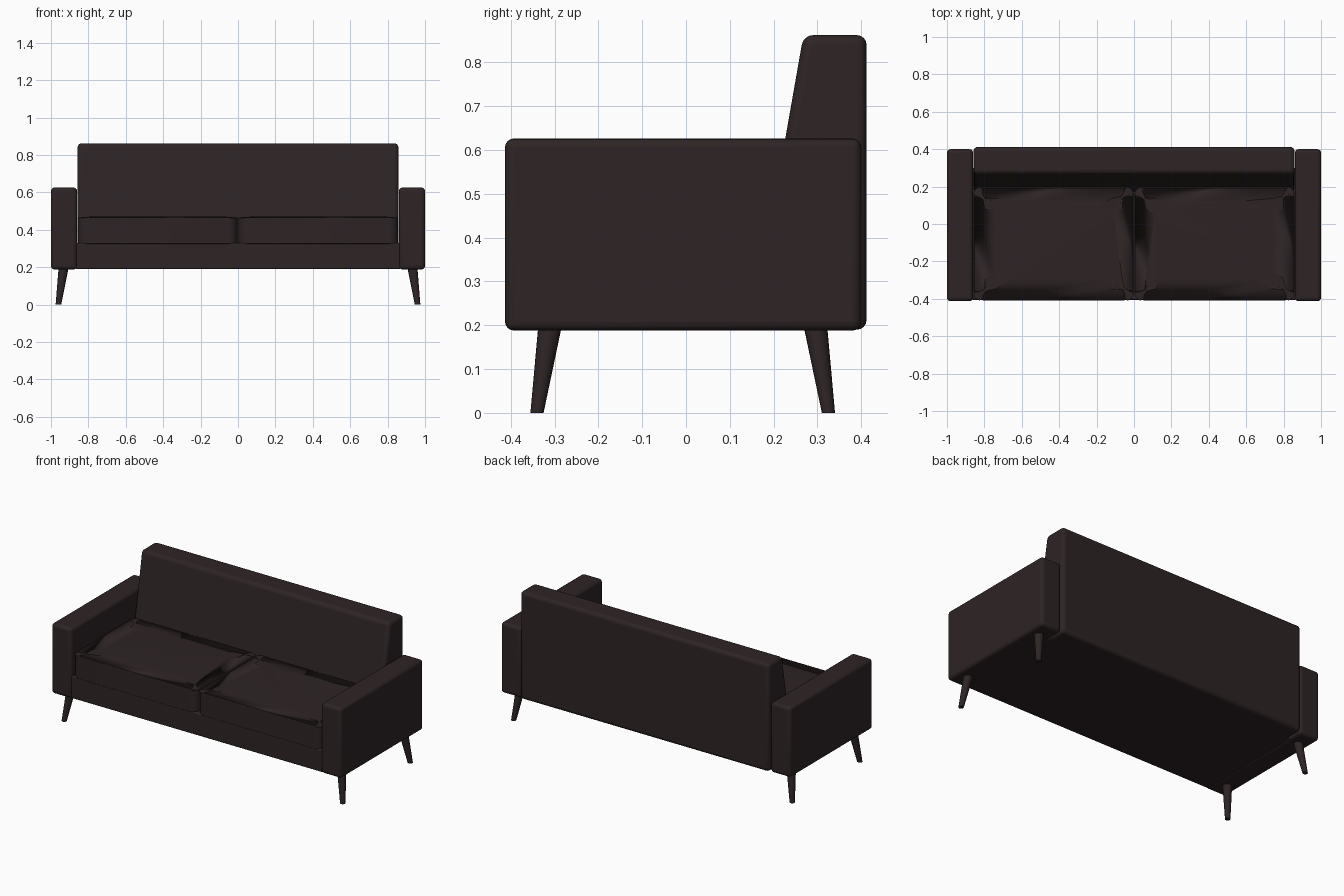
import bpy, bmesh, math
from mathutils import Vector

cube = bpy.data.objects.get("Cube")
if cube:
    bpy.data.objects.remove(cube, do_unlink=True)

# Dark brown upholstery shared by every part
fabric = bpy.data.materials.new("dark_brown")
fabric.use_nodes = True
colour = (0.027, 0.0175, 0.0178, 1)
fabric.diffuse_color = colour
fabric.node_tree.nodes["Principled BSDF"].inputs["Base Color"].default_value = colour


def finish(name, bm, bevel=0.0, segments=4):
    """Turn a bmesh into a smooth shaded object with softened edges."""
    bmesh.ops.recalc_face_normals(bm, faces=bm.faces[:])
    mesh = bpy.data.meshes.new(name)
    bm.to_mesh(mesh)
    bm.free()
    mesh.materials.append(fabric)
    obj = bpy.data.objects.new(name, mesh)
    bpy.context.collection.objects.link(obj)
    if bevel:
        mod = obj.modifiers.new("soft_edges", "BEVEL")
        mod.width = bevel
        mod.segments = segments
        mod.limit_method = "ANGLE"
        mod.angle_limit = math.radians(40)
    bpy.ops.object.select_all(action="DESELECT")
    obj.select_set(True)
    bpy.context.view_layer.objects.active = obj
    bpy.ops.object.shade_smooth_by_angle(angle=math.radians(40))
    return obj


def side_profile(name, points, x0, x1, bevel):
    """Extrude a (y, z) outline from x0 to x1."""
    bm = bmesh.new()
    face = bm.faces.new([bm.verts.new((x0, y, z)) for y, z in points])
    out = bmesh.ops.extrude_face_region(bm, geom=[face])
    verts = [v for v in out["geom"] if isinstance(v, bmesh.types.BMVert)]
    bmesh.ops.translate(bm, verts=verts, vec=(x1 - x0, 0, 0))
    return finish(name, bm, bevel)


def box(y0, y1, z0, z1):
    return [(y0, z0), (y1, z0), (y1, z1), (y0, z1)]


def cushion(name, x0, x1):
    """Seat cushion with rounded plan corners and a slightly crowned top."""
    y0, y1, z0, z1 = -0.408, 0.198, 0.325, 0.466
    bm = bmesh.new()
    bmesh.ops.create_cube(bm, size=1)
    bmesh.ops.scale(bm, verts=bm.verts[:], vec=(x1 - x0, y1 - y0, z1 - z0))
    bmesh.ops.translate(bm, verts=bm.verts[:],
                        vec=((x0 + x1) / 2, (y0 + y1) / 2, (z0 + z1) / 2))
    upright = [e for e in bm.edges
               if abs(e.verts[0].co.z - e.verts[1].co.z) > 0.1]
    bmesh.ops.bevel(bm, geom=upright, offset=0.05, segments=4,
                    profile=0.5, affect="EDGES")
    top = max(bm.faces, key=lambda f: f.calc_center_median().z)
    bmesh.ops.inset_region(bm, faces=[top], thickness=0.12)
    bmesh.ops.translate(bm, verts=top.verts[:], vec=(0, 0, 0.004))
    return finish(name, bm, 0.035, 5)


def leg(name, top, foot):
    """Tapered round leg, splayed outwards, cut level at both ends."""
    bm = bmesh.new()
    bmesh.ops.create_cone(bm, cap_ends=True, segments=20,
                          radius1=0.015, radius2=0.027, depth=1)
    for v in bm.verts:
        t = v.co.z + 0.5
        v.co = Vector((v.co.x, v.co.y, 0)) + foot.lerp(top, t)
    return finish(name, bm)


# Base rail under the cushions
side_profile("seat_base", box(-0.405, 0.3, 0.19, 0.33), -0.87, 0.87, 0.008)

# Backrest, with its front face leaning back
side_profile("backrest", [(0.15, 0.19), (0.412, 0.19), (0.412, 0.862), (0.268, 0.862)],
             -0.858, 0.858, 0.022)

for side, s in (("left", 1), ("right", -1)):
    # Armrest block
    side_profile(side + "_armrest", box(-0.413, 0.4, 0.188, 0.626),
                 s * 0.86, s * 1.0, 0.02)
    # Seat cushion
    cushion(side + "_cushion", *sorted((s * 0.002, s * 0.858)))
    # Splayed legs
    leg(side + "_front_leg", Vector((s * 0.932, -0.31, 0.2)), Vector((s * 0.96, -0.34, 0)))
    leg(side + "_back_leg", Vector((s * 0.932, 0.295, 0.2)), Vector((s * 0.96, 0.325, 0)))
